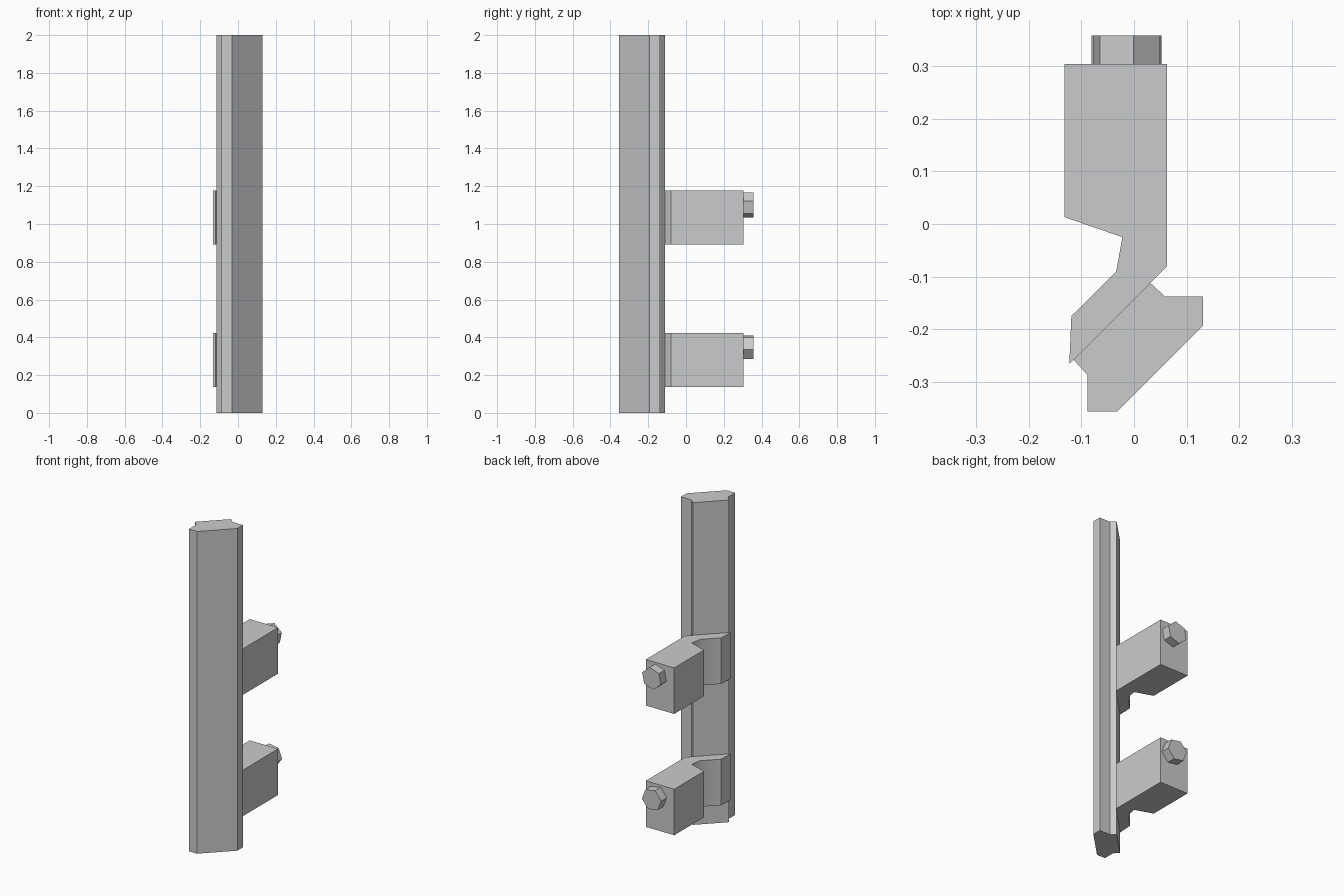
import bpy, math

if "Cube" in bpy.data.objects:
    bpy.data.objects.remove(bpy.data.objects["Cube"])


def prism(name, bottom, top, smooth=0):
    """Solid joining two matching outlines."""
    n = len(bottom)
    faces = [list(range(n))[::-1], list(range(n, 2 * n))]
    faces += [(i, (i + 1) % n, n + (i + 1) % n, n + i) for i in range(n)]
    mesh = bpy.data.meshes.new(name)
    mesh.from_pydata(bottom + top, [], faces)
    mesh.update()
    obj = bpy.data.objects.new(name, mesh)
    bpy.context.collection.objects.link(obj)
    if smooth:
        bpy.ops.object.select_all(action='DESELECT')
        obj.select_set(True)
        bpy.context.view_layer.objects.active = obj
        bpy.ops.object.shade_smooth_by_angle(angle=math.radians(smooth))
    return obj


def extrude_z(name, outline, z0, z1, smooth=0):
    return prism(name, [(x, y, z0) for x, y in outline],
                 [(x, y, z1) for x, y in outline], smooth)


# Upright rail, counter-clockwise from above
rail = [(0.031, -0.112), (-0.115, -0.258), (-0.088, -0.287), (-0.088, -0.356),
        (-0.031, -0.356), (0.131, -0.194), (0.131, -0.138), (0.059, -0.138)]
extrude_z("rail", rail, 0, 2)

# Bracket profile: block with a hooked foot lying on the rail
bracket = [(-0.132, 0.304), (-0.132, 0.013), (-0.022, -0.025), (-0.034, -0.091),
           (-0.119, -0.175), (-0.123, -0.266), (0.063, -0.080), (0.063, 0.304)]

# Two brackets, each with a hex bolt head turned its own way
for label, z, turn in (("lower", 0.138, -9), ("upper", 0.891, 19)):
    extrude_z(label + "_bracket", bracket, z, z + 0.286, smooth=38)
    ring = [math.radians(turn + 60 * k) for k in range(6)]
    cx, cz, r = -0.014, z + 0.209, 0.0675
    back, front = ([(cx + r * math.cos(a), y, cz + r * math.sin(a)) for a in ring]
                   for y in (0.358, 0.300))
    prism(label + "_bolt_head", back, front)
